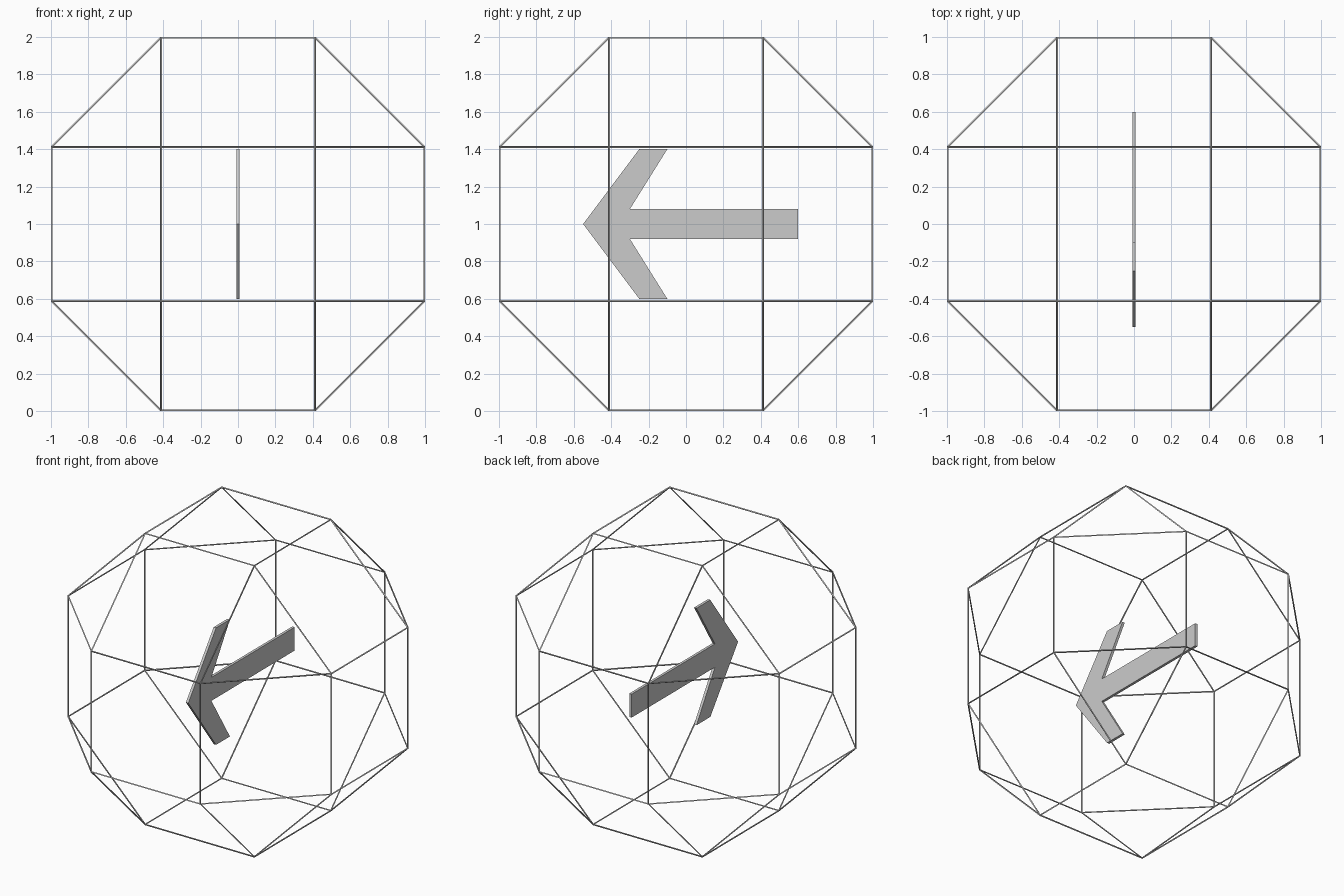
import bpy, bmesh, math
from itertools import product
from mathutils import Vector

if "Cube" in bpy.data.objects:
    bpy.data.objects.remove(bpy.data.objects["Cube"])

A = math.sqrt(2) - 1      # half edge of the 26-faced solid with half width 1
THICK = 0.01              # strut thickness
ARROW = 0.018             # arrow plate thickness


def make_object(name, bm):
    bmesh.ops.recalc_face_normals(bm, faces=bm.faces)
    mesh = bpy.data.meshes.new(name)
    bm.to_mesh(mesh)
    bm.free()
    ob = bpy.data.objects.new(name, mesh)
    bpy.context.collection.objects.link(ob)
    return ob


# Cage: hull of all points with one long axis, squares merged, turned into struts
bm = bmesh.new()
for axis in range(3):
    for signs in product((-1, 1), repeat=3):
        p = Vector(signs) * A
        p[axis] = signs[axis]
        bm.verts.new(p + Vector((0, 0, 1)))
bmesh.ops.convex_hull(bm, input=bm.verts)
bmesh.ops.dissolve_limit(bm, angle_limit=math.radians(2), verts=bm.verts, edges=bm.edges)
cage = make_object("wire_cage", bm)
wire = cage.modifiers.new("struts", 'WIREFRAME')
wire.thickness = THICK
wire.offset = -1
wire.use_even_offset = True
wire.use_replace = True

# Arrow: half outline (y, height above the centre line), mirrored and extruded along x
half = [(-0.55, 0), (-0.25, 0.4), (-0.1, 0.4), (-0.3, 0.08), (0.6, 0.08)]
outline = half + [(y, -h) for y, h in reversed(half[1:])]
bm = bmesh.new()
face = bm.faces.new([bm.verts.new((-ARROW / 2, y, 1 + h)) for y, h in outline])
ext = bmesh.ops.extrude_face_region(bm, geom=[face])
bmesh.ops.translate(bm, vec=(ARROW, 0, 0),
                    verts=[g for g in ext["geom"] if isinstance(g, bmesh.types.BMVert)])
make_object("arrow", bm)
